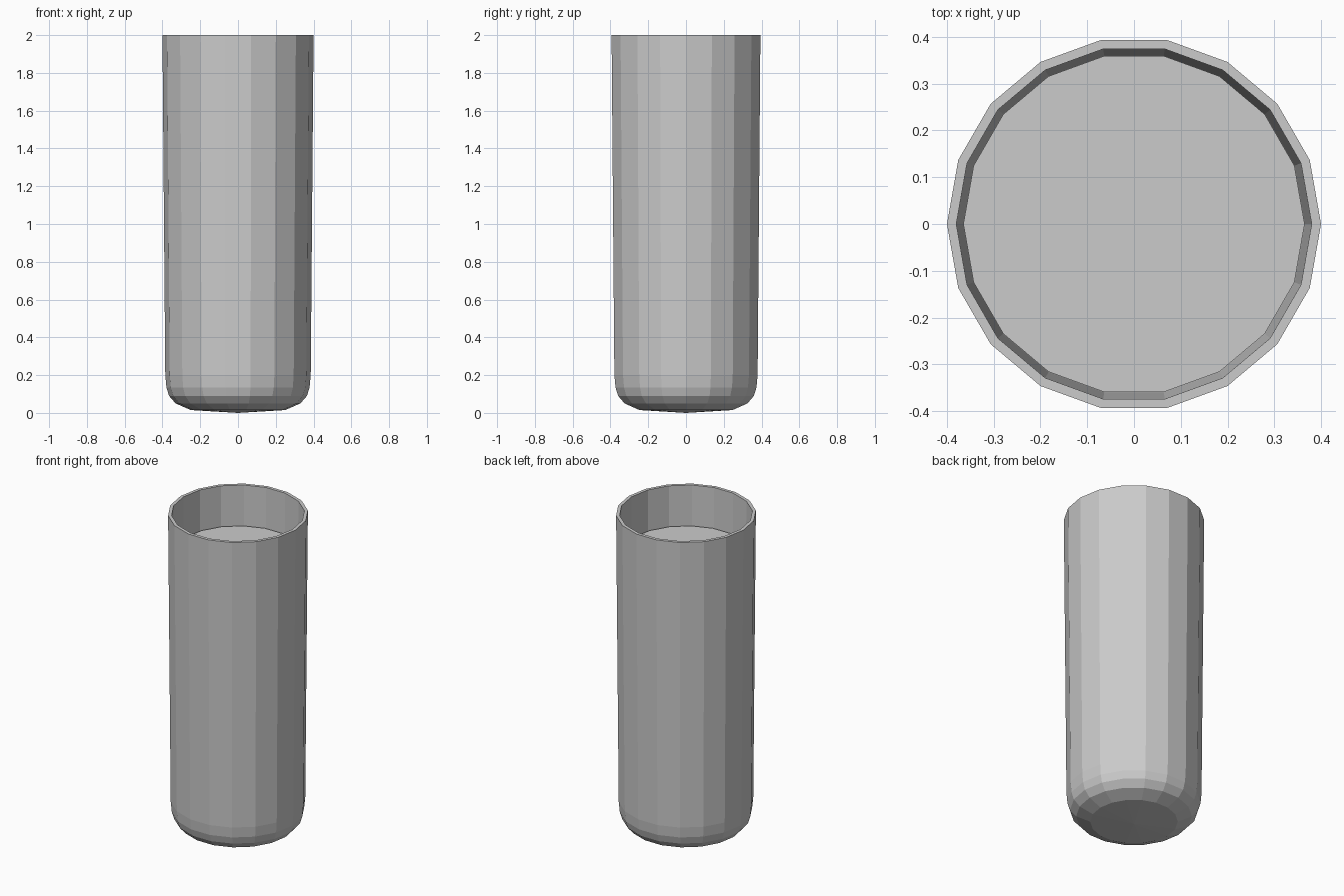
import bpy, bmesh
from math import cos, sin, pi

if "Cube" in bpy.data.objects:
    bpy.data.objects.remove(bpy.data.objects["Cube"])

SIDES = 18


def lathe(name, profile):
    """Revolve an (r, z) profile around z; r = 0 points become poles."""
    bm = bmesh.new()
    rings = []
    for r, z in profile:
        if r == 0:
            rings.append([bm.verts.new((0, 0, z))] * SIDES)
        else:
            rings.append([bm.verts.new((r * cos(2 * pi * i / SIDES),
                                        r * sin(2 * pi * i / SIDES), z))
                          for i in range(SIDES)])
    for a, b in zip(rings, rings[1:]):
        for i in range(SIDES):
            j = (i + 1) % SIDES
            bm.faces.new(dict.fromkeys((a[i], a[j], b[j], b[i])))
    bmesh.ops.recalc_face_normals(bm, faces=bm.faces)
    mesh = bpy.data.meshes.new(name)
    bm.to_mesh(mesh)
    bm.free()
    obj = bpy.data.objects.new(name, mesh)
    bpy.context.collection.objects.link(obj)
    return obj


# Tall glass: rounded base, slightly flared wall, thin rim, hollow inside
outer = [(0, 0), (0.25, 0.015), (0.33, 0.05), (0.365, 0.09),
         (0.379, 0.135), (0.385, 0.2), (0.4, 2.0)]
inner = [(0.38, 2.0), (0.366, 0.2), (0.36, 0.145), (0.346, 0.1),
         (0.315, 0.065), (0.24, 0.035), (0, 0.02)]
lathe("glass", outer + inner)

# Drink filling the glass with a small gap to the wall
lathe("drink", [(0, 0.04), (0.23, 0.055), (0.30, 0.085), (0.335, 0.12),
                (0.348, 0.16), (0.354, 0.22), (0.365, 1.75), (0, 1.75)])
